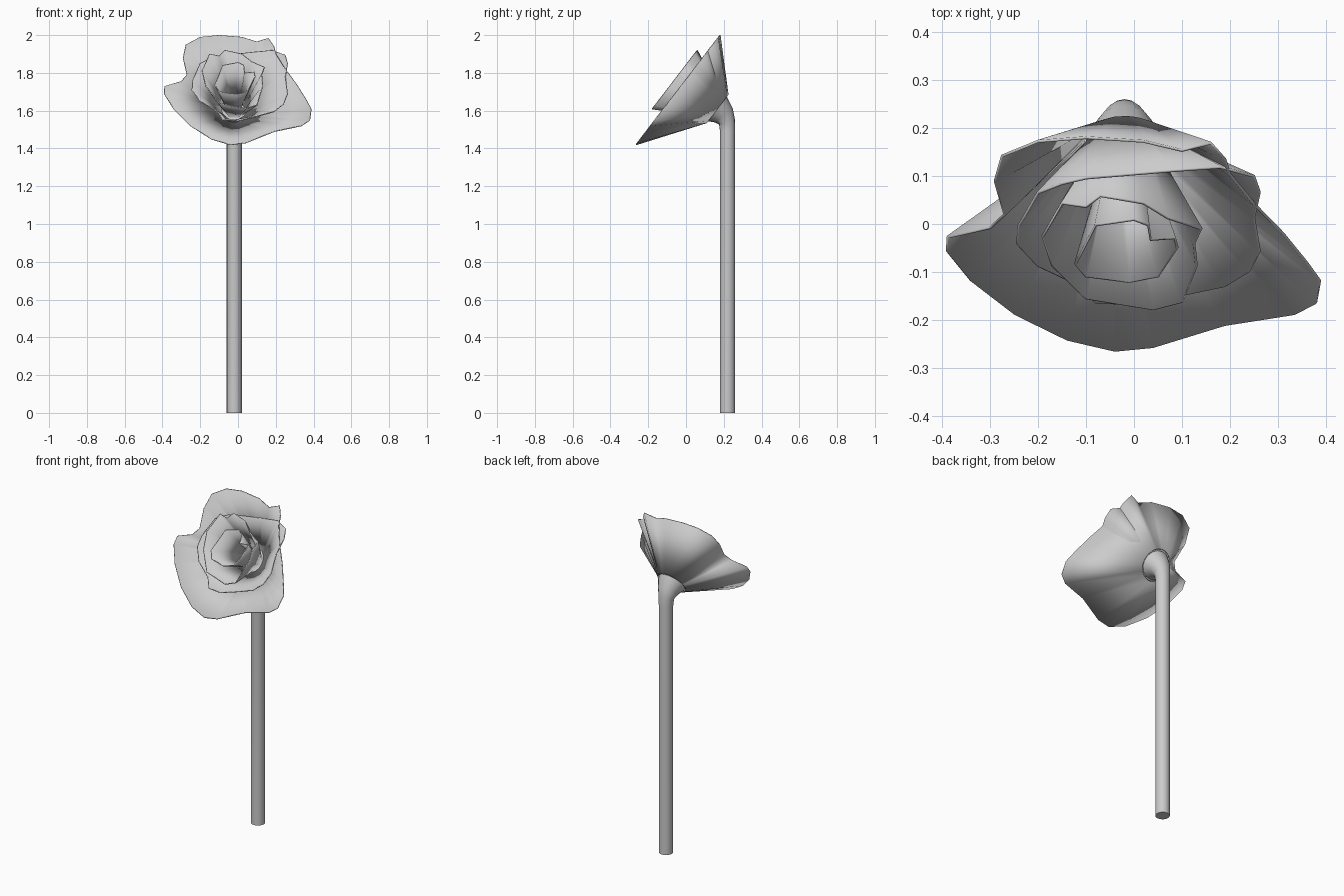
import bpy, bmesh, math
from mathutils import Vector

if "Cube" in bpy.data.objects:
    bpy.data.objects.remove(bpy.data.objects["Cube"])

TILT = math.radians(52.2)                                  # bloom leans forward
UP = Vector((0, math.cos(TILT), math.sin(TILT)))           # "up" within the bloom plane
BASE = Vector((-0.02, 0.165, 1.61))                        # where petals meet the stem


def make_object(name, bm, angle):
    bmesh.ops.recalc_face_normals(bm, faces=bm.faces)
    mesh = bpy.data.meshes.new(name)
    bm.to_mesh(mesh)
    bm.free()
    ob = bpy.data.objects.new(name, mesh)
    bpy.context.collection.objects.link(ob)
    bpy.ops.object.select_all(action='DESELECT')
    bpy.context.view_layer.objects.active = ob
    ob.select_set(True)
    bpy.ops.object.shade_smooth_by_angle(angle=math.radians(angle))
    return ob


def bridge(bm, a, b):
    for i in range(len(a)):
        j = (i + 1) % len(a)
        bm.faces.new((a[i], a[j], b[j], b[i]))


def petal_layer(name, rim, offset, radius):
    """Wavy rim (x, z seen from the front) on a tilted plane, lofted to a base ring."""
    cx = (min(p[0] for p in rim) + max(p[0] for p in rim)) / 2
    cz = (min(p[1] for p in rim) + max(p[1] for p in rim)) / 2
    bm = bmesh.new()
    top, low = [], []
    for x, z in rim:
        top.append(bm.verts.new((x, -0.265 + (z - 1.42) * 0.767 + offset, z)))
        a = math.atan2((z - cz) / UP.z, x - cx)
        low.append(bm.verts.new(BASE + Vector((1, 0, 0)) * radius * math.cos(a)
                                + UP * radius * 1.1 * math.sin(a)))
    bridge(bm, top, low)
    ob = make_object(name, bm, 50)
    mod = ob.modifiers.new("thickness", 'SOLIDIFY')
    mod.thickness = 0.006
    mod.offset = 0


# petals, outside to inside
petal_layer("outer_petals", [
    (-0.1, 2.0), (0.02, 1.99), (0.1, 1.965), (0.16, 1.985), (0.19, 1.94), (0.2, 1.9),
    (0.25, 1.82), (0.31, 1.74), (0.36, 1.66), (0.388, 1.61), (0.38, 1.55), (0.335, 1.52),
    (0.19, 1.49), (0.04, 1.43), (-0.04, 1.42), (-0.14, 1.45), (-0.25, 1.52), (-0.34, 1.61),
    (-0.39, 1.69), (-0.388, 1.73), (-0.3, 1.755), (-0.27, 1.79), (-0.29, 1.88),
    (-0.275, 1.95), (-0.2, 1.99)], 0, 0.085)
petal_layer("middle_petals", [
    (0.08, 1.91), (0.18, 1.92), (0.25, 1.895), (0.262, 1.85), (0.25, 1.78), (0.262, 1.69),
    (0.24, 1.635), (0.19, 1.595), (0.1, 1.57), (0, 1.545), (-0.08, 1.55), (-0.11, 1.595),
    (-0.2, 1.65), (-0.243, 1.71), (-0.24, 1.76), (-0.2, 1.85), (-0.15, 1.875),
    (-0.1, 1.89)], 0, 0.07)
petal_layer("inner_petals", [
    (-0.15, 1.9), (-0.1, 1.89), (-0.07, 1.92), (0.02, 1.9), (0.07, 1.86), (0.14, 1.83),
    (0.125, 1.79), (0.13, 1.73), (0.1, 1.63), (0.04, 1.61), (-0.1, 1.64), (-0.17, 1.73),
    (-0.19, 1.81)], -0.06, 0.055)
petal_layer("heart_petals", [
    (-0.08, 1.84), (0, 1.855), (0.03, 1.84), (0.035, 1.8), (0.085, 1.805), (0.09, 1.78),
    (0.05, 1.7), (-0.01, 1.685), (-0.1, 1.7), (-0.122, 1.735)], -0.06, 0.035)

# stem flaring into a tilted cup: y, z, radius, tilt in degrees
bm = bmesh.new()
rings = []
for y, z, r, t in [(0.22, 0, 0.04, 0), (0.22, 1.49, 0.04, 0), (0.217, 1.54, 0.044, 18),
                   (0.2, 1.575, 0.06, 38), (0.165, 1.61, 0.083, 52)]:
    t = math.radians(t)
    ring = []
    for i in range(16):
        a = 2 * math.pi * i / 16
        s = r * math.sin(a)
        ring.append(bm.verts.new((-0.02 + r * math.cos(a), y + s * math.cos(t), z + s * math.sin(t))))
    rings.append(ring)
for a, b in zip(rings, rings[1:]):
    bridge(bm, a, b)
bm.faces.new(rings[0])
bm.faces.new(rings[-1])
make_object("stem", bm, 40)
